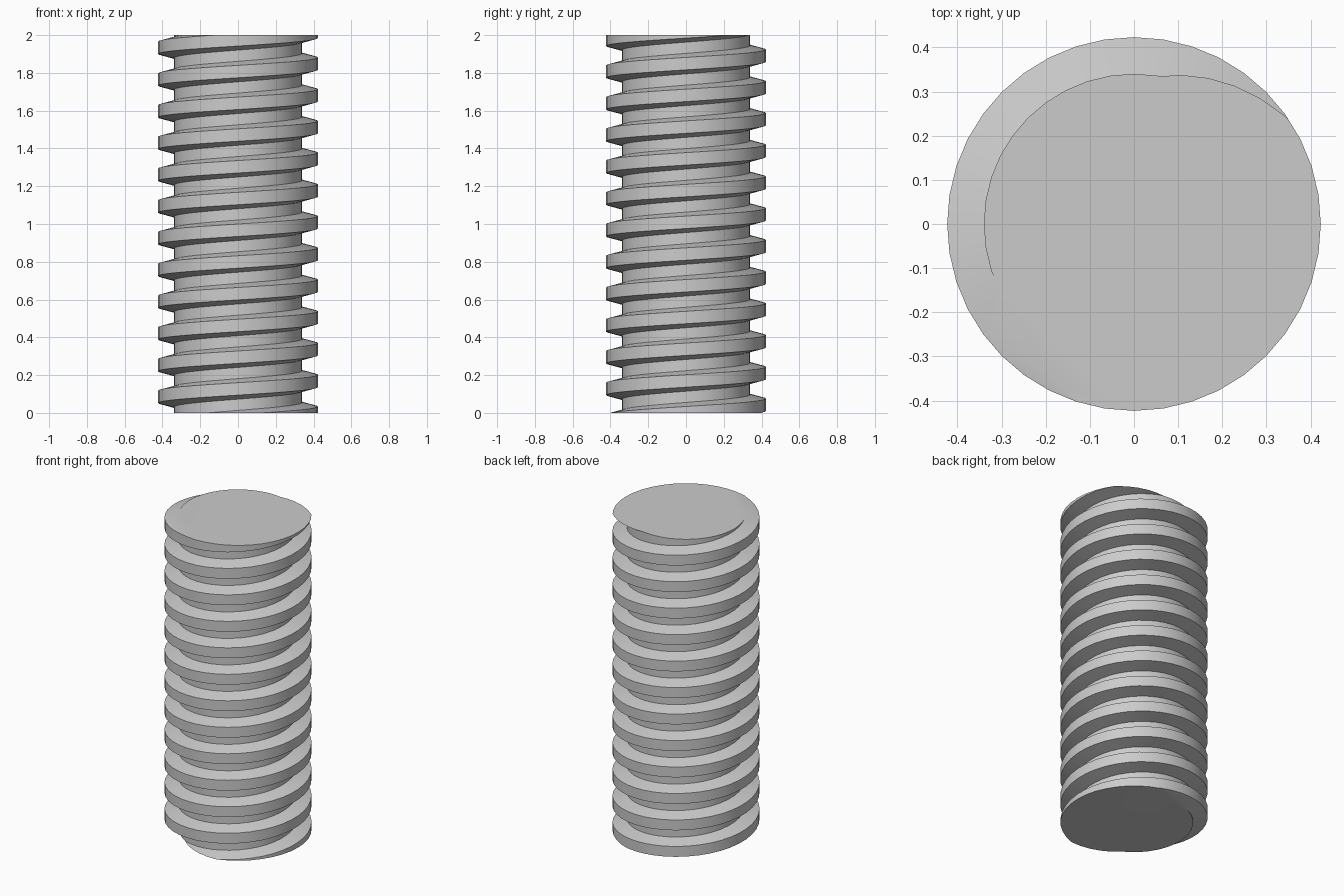
import bpy, bmesh
from math import cos, sin, tau, radians, floor

cube = bpy.data.objects.get("Cube")
if cube:
    bpy.data.objects.remove(cube)

HEIGHT = 2.0
PITCH = 0.168
CREST, ROOT = 0.423, 0.34
STEPS = 40
TURNS = 16

# one pitch of the trapezoid thread: (radius, height above the lower crest edge)
FLANK = 0.0215
LAND = 0.0657
profile = [(ROOT, -FLANK), (CREST, 0), (CREST, LAND), (ROOT, LAND + FLANK)]
start = HEIGHT - PITCH * 34 / 360 - 14 * PITCH   # lower crest edge at angle zero

# sweep the profile along the helix, joining each turn to the one above
bm = bmesh.new()
rows = []
for i in range(STEPS * TURNS + 1):
    a = tau * i / STEPS
    rise = start + PITCH * i / STEPS
    rows.append([bm.verts.new((r * cos(a), r * sin(a), rise + z)) for r, z in profile])
for i in range(STEPS * TURNS):
    for k in range(3):
        bm.faces.new((rows[i][k], rows[i + 1][k], rows[i + 1][k + 1], rows[i][k + 1]))
    if i + STEPS + 1 < len(rows):
        bm.faces.new((rows[i][3], rows[i + 1][3],
                      rows[i + STEPS + 1][0], rows[i + STEPS][0]))

# cut both ends flat and close them
for z, up in ((0, -1), (HEIGHT, 1)):
    geom = bm.verts[:] + bm.edges[:] + bm.faces[:]
    bmesh.ops.bisect_plane(bm, geom=geom, dist=1e-6, plane_co=(0, 0, z),
                           plane_no=(0, 0, up), clear_outer=True)
    rim = [e for e in bm.edges if e.is_boundary
           and all(abs(v.co.z - z) < 1e-4 for v in e.verts)]
    bmesh.ops.contextual_create(bm, geom=rim)
bmesh.ops.recalc_face_normals(bm, faces=bm.faces[:])

mesh = bpy.data.meshes.new("threaded_rod")
bm.to_mesh(mesh)
bm.free()
rod = bpy.data.objects.new("threaded_rod", mesh)
bpy.context.collection.objects.link(rod)

# plain grey metal
grey = bpy.data.materials.new("grey")
grey.use_nodes = True
colour = (0.6, 0.6, 0.6, 1)
grey.diffuse_color = colour
grey.node_tree.nodes["Principled BSDF"].inputs["Base Color"].default_value = colour
mesh.materials.append(grey)

bpy.ops.object.select_all(action="DESELECT")
rod.select_set(True)
bpy.context.view_layer.objects.active = rod
bpy.ops.object.shade_smooth_by_angle(angle=radians(30))
